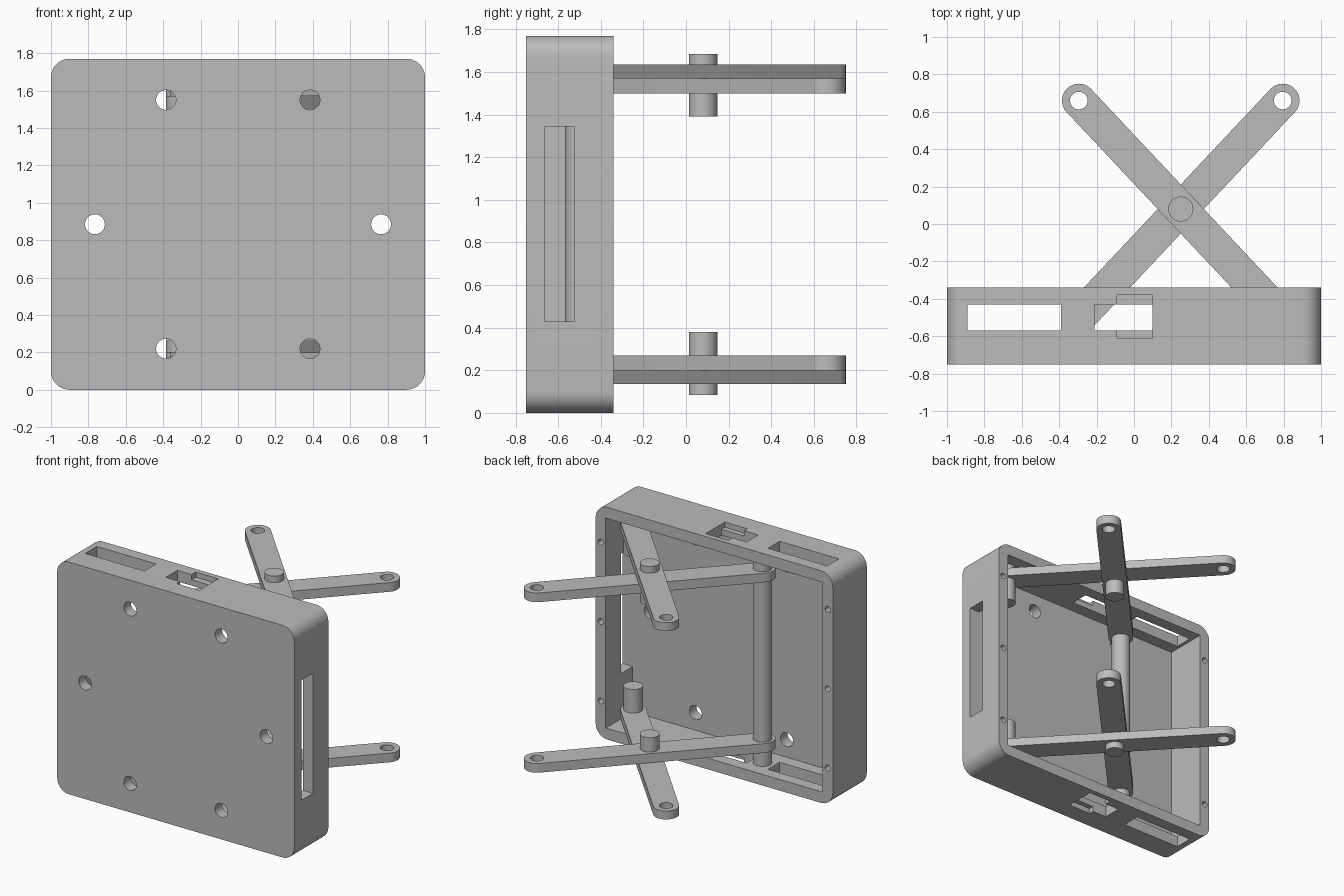
import bpy, bmesh, math
from mathutils import Matrix, Vector

if "Cube" in bpy.data.objects:
    bpy.data.objects.remove(bpy.data.objects["Cube"], do_unlink=True)

grey = bpy.data.materials.new("plain_grey")
grey.use_nodes = True
GREY = (0.5, 0.5, 0.5, 1)
grey.diffuse_color = GREY
grey.node_tree.nodes["Principled BSDF"].inputs["Base Color"].default_value = GREY

H, MID = 1.77, 0.885            # case height and its middle
BACK, FRONT, WALL = -0.34, -0.75, 0.085
PIVOT = Vector((0.25, 0.08))
REACH = Vector((0.545, 0.58))   # pivot to arm end


def make(name, bm):
    bmesh.ops.recalc_face_normals(bm, faces=bm.faces)
    mesh = bpy.data.meshes.new(name)
    bm.to_mesh(mesh)
    bm.free()
    mesh.materials.append(grey)
    ob = bpy.data.objects.new(name, mesh)
    bpy.context.collection.objects.link(ob)
    return ob


def box(name, x, y, z):
    bm = bmesh.new()
    size = Matrix.Diagonal((x[1] - x[0], y[1] - y[0], z[1] - z[0], 1))
    mid = Matrix.Translation((sum(x) / 2, sum(y) / 2, sum(z) / 2))
    bmesh.ops.create_cube(bm, size=1, matrix=mid @ size)
    return make(name, bm)


def rod(name, start, end, r):
    a, b = Vector(start), Vector(end)
    turn = (b - a).to_track_quat('Z', 'Y').to_matrix().to_4x4()
    bm = bmesh.new()
    bmesh.ops.create_cone(bm, cap_ends=True, segments=40, radius1=r, radius2=r,
                          depth=(b - a).length,
                          matrix=Matrix.Translation((a + b) / 2) @ turn)
    return make(name, bm)


def cut(ob, cutters):
    for c in cutters:
        c.hide_render = True
        m = ob.modifiers.new("cut", 'BOOLEAN')
        m.operation, m.solver, m.object = 'DIFFERENCE', 'EXACT', c
    deps = bpy.context.evaluated_depsgraph_get()
    mesh = bpy.data.meshes.new_from_object(ob.evaluated_get(deps))
    ob.modifiers.clear()
    ob.data = mesh
    for c in cutters:
        bpy.data.objects.remove(c, do_unlink=True)


def smooth(ob):
    bpy.ops.object.select_all(action='DESELECT')
    ob.select_set(True)
    bpy.context.view_layer.objects.active = ob
    bpy.ops.object.shade_smooth_by_angle(angle=math.radians(30))


# Case: rounded block, hollow and open at the back
bm = bmesh.new()
bmesh.ops.create_cube(bm, size=1, matrix=Matrix.Translation((0, (BACK + FRONT) / 2, MID))
                      @ Matrix.Diagonal((2, BACK - FRONT, H, 1)))
corners = [e for e in bm.edges if abs(e.verts[0].co.y - e.verts[1].co.y) > 0.1]
bmesh.ops.bevel(bm, geom=corners, offset=0.1, segments=10, profile=0.5, affect='EDGES')
case = make("case", bm)

cutters = [box("cavity", (WALL - 1, 1 - WALL), (FRONT + WALL, 0), (WALL, H - WALL))]
# Round holes in the front plate
for s in (-1, 1):
    for x, z in ((0.385, 0.665), (0.385, -0.665), (0.765, 0)):
        cutters.append(rod("plate_hole", (s * x, -0.9, MID + z), (s * x, -0.6, MID + z), 0.053))
    # Screw holes in the back rim
    for z in (-0.605, 0, 0.605):
        x = s * (1 - WALL / 2)
        cutters.append(rod("screw_hole", (x, BACK + 0.1, MID + z), (x, BACK - 0.15, MID + z), 0.022))
# Port slots through top and bottom, with a shallow wider pocket
for x in ((-0.89, -0.39), (-0.21, 0.1)):
    cutters.append(box("port_slot", x, (-0.57, -0.43), (-0.1, H + 0.1)))
for z in ((-0.1, 0.04), (H - 0.04, H + 0.1)):
    cutters.append(box("port_pocket", (-0.09, 0.1), (-0.61, -0.38), z))
# Tall slot in one side wall
cutters.append(box("side_slot", (0.8, 1.1), (FRONT + WALL, -0.525), (0.43, 1.345)))
cut(case, cutters)
smooth(case)


# Arms: rounded bars with a hole at the outer end
def arm(name, side, z0, z1, r=0.09):
    d = Vector((side * REACH.x, REACH.y))
    far, near = PIVOT + d, PIVOT - d
    ang = math.atan2(d.y, d.x)
    bm = bmesh.new()
    ring = []
    for centre, start in ((far, ang - math.pi / 2), (near, ang + math.pi / 2)):
        for i in range(21):
            t = start + math.pi * i / 20
            ring.append(bm.verts.new((centre.x + r * math.cos(t), centre.y + r * math.sin(t), z0)))
    face = bm.faces.new(ring)
    out = bmesh.ops.extrude_face_region(bm, geom=[face])
    top = [v for v in out["geom"] if isinstance(v, bmesh.types.BMVert)]
    bmesh.ops.translate(bm, verts=top, vec=(0, 0, z1 - z0))
    ob = make(name, bm)
    cut(ob, [rod("end_hole", (*far, z0 - 0.1), (*far, z1 + 0.1), 0.047)])
    smooth(ob)


def level(up, z):
    return z if up else H - z


for up, label in ((True, "upper"), (False, "lower")):
    low, mid, high = (level(up, z) for z in (1.5, 1.57, 1.635))
    arm(label + "_inner_arm", 1, min(low, mid), max(low, mid))
    arm(label + "_outer_arm", -1, min(mid, high), max(mid, high))
    # Pivot pin and wall-side pin
    end = PIVOT + Vector((REACH.x, -REACH.y))
    for name, p in (("_pivot_pin", PIVOT), ("_end_pin", end)):
        smooth(rod(label + name, (*p, level(up, 1.39)), (*p, level(up, 1.685)), 0.067))

# Long rod joining the two inner arms
p = PIVOT - REACH
smooth(rod("link_rod", (*p, H - 1.685), (*p, 1.685), 0.067))
